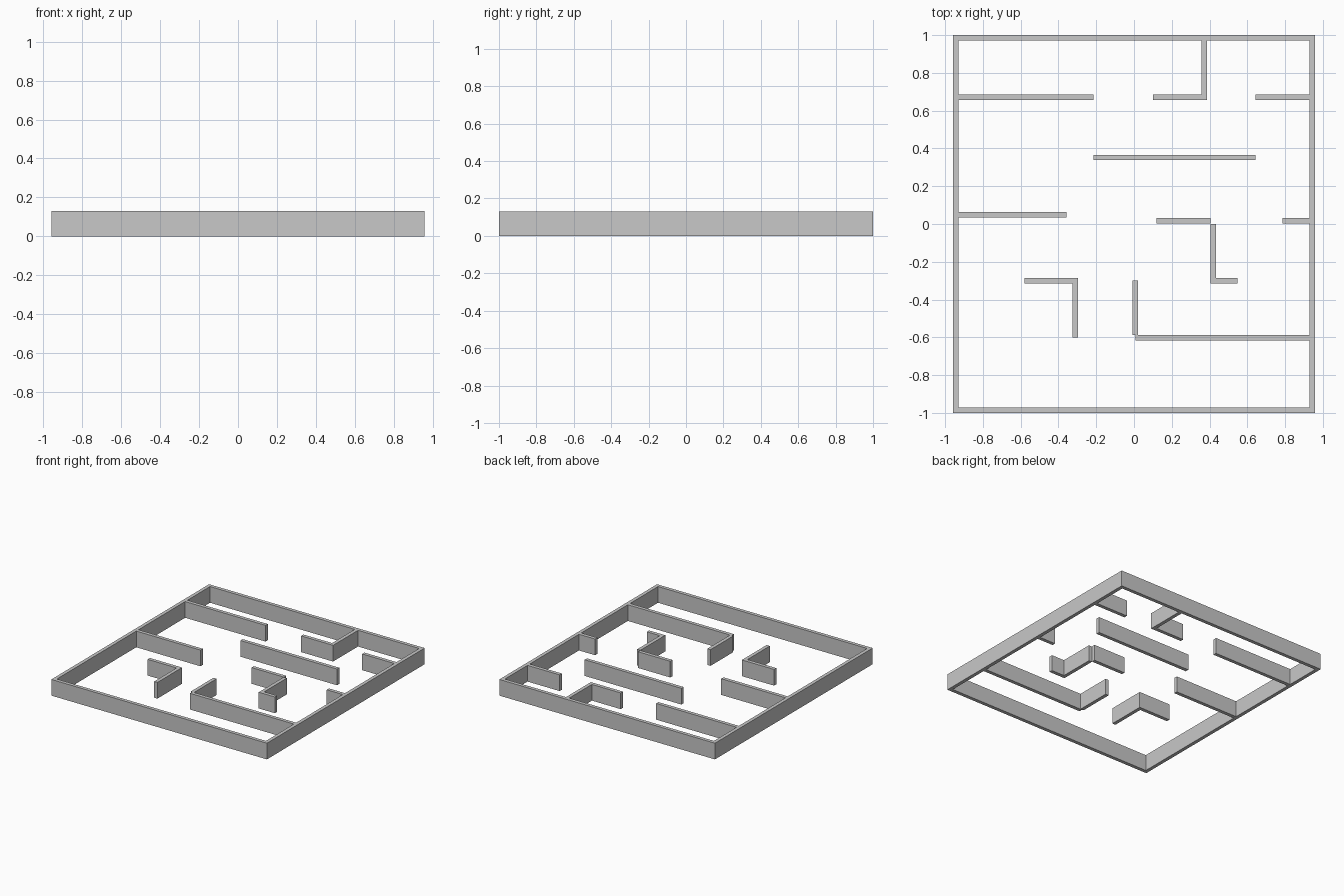
import bpy
import bmesh
from mathutils import Vector

if "Cube" in bpy.data.objects:
    bpy.data.objects.remove(bpy.data.objects["Cube"], do_unlink=True)

HEIGHT = 0.13
THICK = 0.0286
HALF_X, HALF_Y = 0.957, 1.0
IN_X, IN_Y = HALF_X - THICK, HALF_Y - THICK

# One plain grey for every wall
grey = bpy.data.materials.new("wall_grey")
grey.use_nodes = True
GREY = (0.58, 0.58, 0.58, 1)
grey.diffuse_color = GREY
grey.node_tree.nodes["Principled BSDF"].inputs["Base Color"].default_value = GREY


def wall(name, path, closed=False):
    """Raise a wall of constant thickness along a floor path, with mitred corners."""
    pts = [Vector(p) for p in path]
    n = len(pts)
    count = n if closed else n - 1
    dirs = [(pts[(i + 1) % n] - pts[i]).normalized() for i in range(count)]
    bm = bmesh.new()
    sections = []
    for i, p in enumerate(pts):
        before = dirs[i - 1] if (i or closed) else dirs[0]
        after = dirs[i] if i < count else dirs[-1]
        side = Vector((-before.y, before.x)) + Vector((-after.y, after.x))
        side *= THICK / side.length_squared
        a, b = p + side, p - side
        sections.append([bm.verts.new((q.x, q.y, z))
                         for q, z in ((a, 0), (b, 0), (b, HEIGHT), (a, HEIGHT))])
    for i in range(count):
        s, t = sections[i], sections[(i + 1) % n]
        for k in range(4):
            m = (k + 1) % 4
            bm.faces.new((s[k], s[m], t[m], t[k]))
    if not closed:
        bm.faces.new(sections[0])
        bm.faces.new(sections[-1])
    bmesh.ops.recalc_face_normals(bm, faces=bm.faces)
    mesh = bpy.data.meshes.new(name)
    bm.to_mesh(mesh)
    bm.free()
    mesh.materials.append(grey)
    bpy.context.collection.objects.link(bpy.data.objects.new(name, mesh))


# Outer frame
cx, cy = HALF_X - THICK / 2, HALF_Y - THICK / 2
wall("outer_wall", [(-cx, -cy), (cx, -cy), (cx, cy), (-cx, cy)], closed=True)

# Back row
BACK = 0.67
wall("back_right_wall", [(-IN_X, BACK), (-0.215, BACK)])
wall("back_corner_wall", [(0.101, BACK), (0.371, BACK), (0.371, IN_Y)])
wall("back_left_wall", [(0.643, BACK), (IN_X, BACK)])

# Middle rows
wall("long_middle_wall", [(-0.215, 0.352), (0.643, 0.352)])
wall("middle_right_wall", [(-IN_X, 0.05), (-0.358, 0.05)])
wall("centre_wall", [(0.118, 0.017), (0.405, 0.017)])
wall("middle_left_wall", [(0.786, 0.017), (IN_X, 0.017)])
wall("centre_corner_wall", [(0.419, 0.0), (0.419, -0.301), (0.548, -0.301)])

# Front rows
wall("front_corner_wall", [(-0.581, -0.301), (-0.31, -0.301), (-0.31, -0.6)])
wall("front_stub_wall", [(0.007, -0.3), (0.007, -0.588)])
wall("front_left_wall", [(0.007, -0.603), (IN_X, -0.603)])
